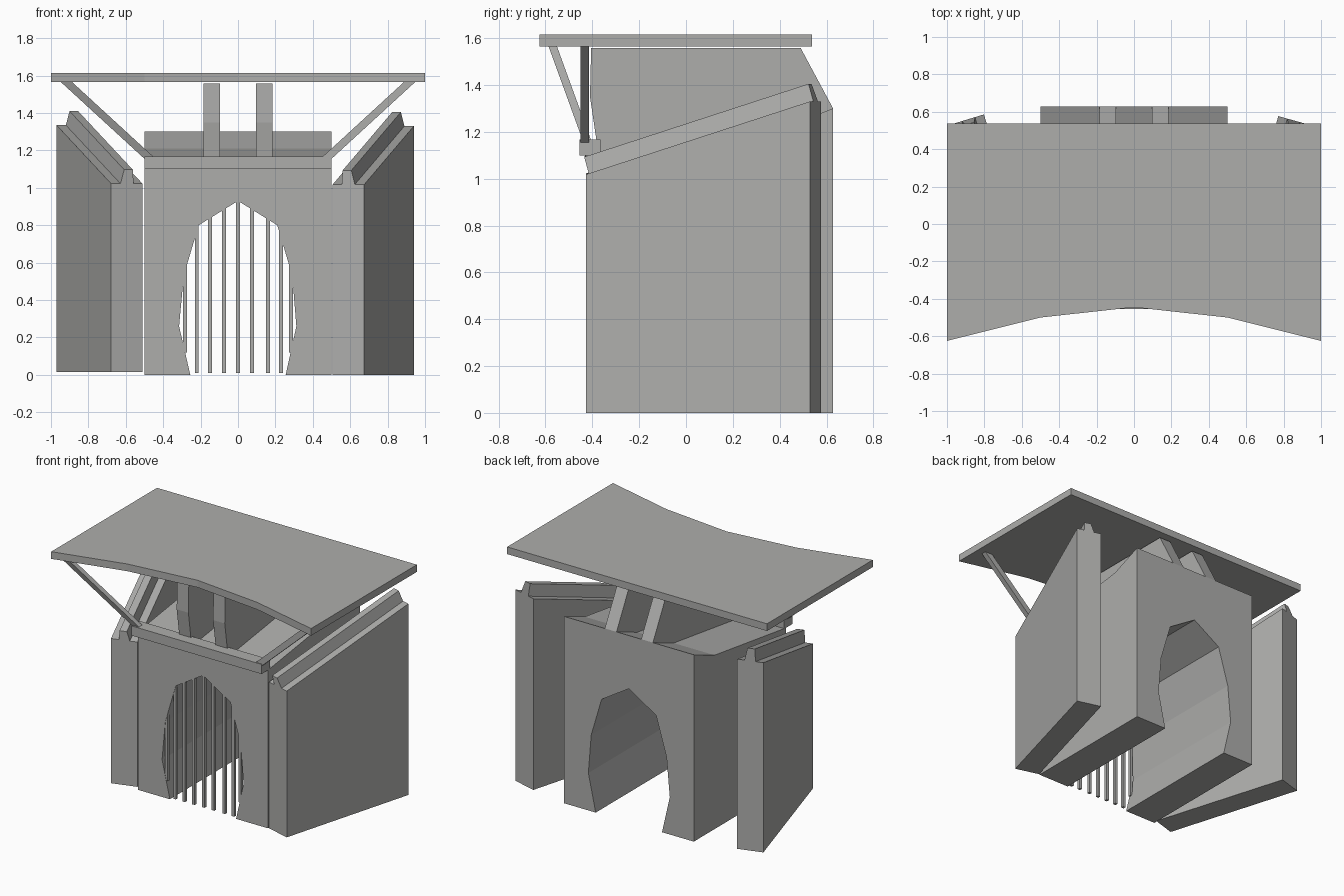
import bpy, bmesh
from mathutils import Vector

if "Cube" in bpy.data.objects:
    bpy.data.objects.remove(bpy.data.objects["Cube"])

stone = bpy.data.materials.new("stone grey")
stone.diffuse_color = (0.42, 0.42, 0.41, 1)
stone.use_nodes = True
stone.node_tree.nodes["Principled BSDF"].inputs["Base Color"].default_value = stone.diffuse_color


def loft(name, rings):
    """Skin a closed solid through rings with equal point counts."""
    bm = bmesh.new()
    vs = [[bm.verts.new(p) for p in ring] for ring in rings]
    n = len(vs[0])
    for a, b in zip(vs, vs[1:]):
        for i in range(n):
            j = (i + 1) % n
            bm.faces.new((a[i], a[j], b[j], b[i]))
    bm.faces.new(vs[0])
    bm.faces.new(vs[-1])
    bmesh.ops.recalc_face_normals(bm, faces=bm.faces)
    me = bpy.data.meshes.new(name)
    bm.to_mesh(me)
    bm.free()
    me.materials.append(stone)
    ob = bpy.data.objects.new(name, me)
    bpy.context.collection.objects.link(ob)
    return ob


def box(name, x0, x1, y0, y1, z0, z1):
    return loft(name, [[(x0, y0, z), (x1, y0, z), (x1, y1, z), (x0, y1, z)]
                       for z in (z0, z1)])


# Gatehouse block with a tunnel; top dips between front and back
arch = [(-0.255, 0), (-0.315, 0.26), (-0.29, 0.53), (-0.21, 0.80), (0, 0.93),
        (0.21, 0.80), (0.29, 0.53), (0.312, 0.26), (0.255, 0)]


def block_ring(y, top):
    outline = arch + [(0.5, 0), (0.5, top), (-0.5, top), (-0.5, 0)]
    return [(x, y, z) for x, z in outline]


loft("gatehouse", [block_ring(-0.385, 1.10), block_ring(0.40, 1.21),
                   block_ring(0.628, 1.30)])

# Gate bars just inside the front opening
for x in (-0.22, -0.15, -0.075, 0, 0.075, 0.16, 0.23):
    a = abs(x)
    if a < 0.21:
        top = 0.93 - a / 0.21 * 0.13
    else:
        top = 0.80 - (a - 0.21) / 0.08 * 0.27
    box("gate_bar", x - 0.01, x + 0.01, -0.383, -0.363, 0.01, top + 0.03)
for x in (-0.283, 0.283):
    box("gate_bar_edge", x - 0.01, x + 0.01, -0.383, -0.363, 0.12, 0.62)


# Splayed side walls with a raised ridge along the sloping top
def wing(name, start, end, base, z_start, z_end):
    s, e = Vector((*start, 0)), Vector((*end, 0))
    along = (e - s).normalized()
    across = Vector((-along.y, along.x, 0))
    if across.x * s.x > 0:
        across = -across
    rings = []
    for p, z in ((s, z_start), (e, z_end)):
        prof = [(0, base, 0), (0.175, base, 0), (0.175, z, 0), (0.125, z, 0),
                (0.113, z + 0.075, -0.025), (0.065, z + 0.075, -0.025),
                (0.052, z, 0), (0, z, 0)]
        rings.append([p + across * w + along * sh + Vector((0, 0, h))
                      for w, h, sh in prof])
    loft(name, rings)


wing("right_wall", (0.675, -0.428), (0.94, 0.53), 0.0, 1.018, 1.33)
wing("left_wall", (-0.678, -0.428), (-0.97, 0.535), 0.015, 1.022, 1.335)

# Crossbeam over the gate
box("front_beam", -0.5, 0.5, -0.455, -0.365, 1.10, 1.167)

# Two deep fins carrying the roof
fin = [(-0.37, 1.08), (-0.41, 1.35), (-0.405, 1.557), (0.49, 1.557),
       (0.628, 1.30), (0.628, 1.15)]
for x in (-0.14, 0.14):
    loft("roof_fin", [[(x + d, y, z) for y, z in fin] for d in (-0.045, 0.045)])

# Slanted struts from the beam ends to the roof corners
for name, s, y_top in (("left_strut", -1, -0.57), ("right_strut", 1, -0.432)):
    rings = []
    for x, y, z in ((0.47 * s, -0.42 if s < 0 else -0.432, 1.155),
                    (0.92 * s, y_top, 1.568)):
        rings.append([(x + a, y + b, z) for a, b in
                      ((-0.03, -0.018), (0.03, -0.018), (0.03, 0.018), (-0.03, 0.018))])
    loft(name, rings)

# Flat roof slab with a bowed front edge
roof = [(-1, 0.538), (-1, -0.625), (-0.5, -0.50), (0, -0.445), (0.5, -0.50),
        (1, -0.625), (1, 0.538)]
loft("roof", [[(x, y, z) for x, y in roof] for z in (1.565, 1.615)])
